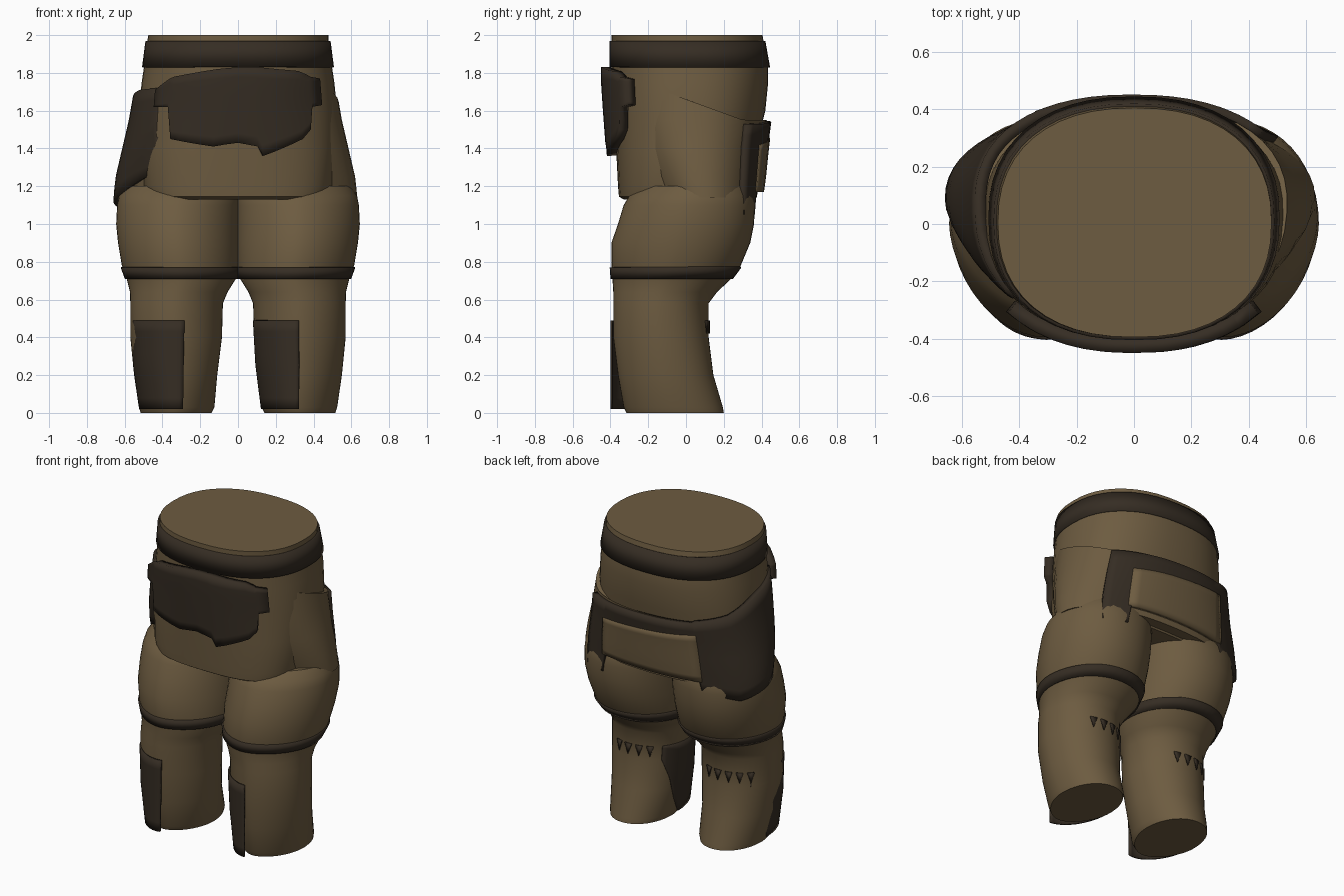
import bpy, math

if "Cube" in bpy.data.objects:
    bpy.data.objects.remove(bpy.data.objects["Cube"])


def material(name, col):
    m = bpy.data.materials.new(name)
    m.diffuse_color = (*col, 1)
    m.use_nodes = True
    m.node_tree.nodes["Principled BSDF"].inputs["Base Color"].default_value = m.diffuse_color
    return m


TAN = material("tan_cloth", (0.153, 0.106, 0.052))
DARK = material("dark_leather", (0.036, 0.026, 0.017))
N = 48

# Cross-sections: z, x min, x max, y min, y max, squareness at the front, at the back
TORSO = [(1.13, -.46, .46, -.33, .30, 2.8, 2.8), (1.145, -.48, .48, -.355, .31, 2.8, 2.8),
         (1.2, -.505, .505, -.36, .33, 2.7, 2.7), (1.4, -.52, .52, -.37, .37, 2.5, 2.5),
         (1.6, -.525, .525, -.385, .42, 2.3, 2.3), (1.75, -.51, .51, -.395, .435, 2.3, 2.3),
         (1.85, -.495, .495, -.395, .435, 2.3, 2.3), (1.97, -.48, .48, -.395, .41, 2.3, 2.3),
         (2.0, -.475, .48, -.395, .405, 2.3, 2.3)]
HIPS = [(1.14, -.632, .632, -.2, .375, 2, 2.2), (1.25, -.62, .62, -.26, .39, 2, 2.2),
        (1.4, -.585, .585, -.32, .405, 2.1, 2.25), (1.55, -.55, .55, -.35, .425, 2.2, 2.3),
        (1.75, -.515, .515, -.36, .44, 2.3, 2.3)]
LEG = [(z, a, b, c, d, 1.8, 2.1) for z, a, b, c, d in [
    (0, .14, .515, -.315, .2), (.03, .125, .525, -.33, .195), (.2, .11, .55, -.36, .145),
    (.4, .085, .57, -.385, .12), (.58, .08, .57, -.385, .12), (.64, .055, .572, -.385, .165),
    (.72, .005, .592, -.39, .25), (.78, -.003, .615, -.395, .29), (.9, -.004, .635, -.395, .34),
    (1.0, -.004, .645, -.36, .36), (1.1, -.004, .64, -.33, .365), (1.15, -.004, .63, -.30, .36),
    (1.2, .01, .60, -.24, .34)]]
# Straighter shape that the shin guards follow
GUARD = [(0, .13, .515, -.395, .195, 1.9, 2.1), (.25, .098, .55, -.395, .135, 1.9, 2.1),
         (.5, .084, .56, -.395, .122, 1.9, 2.1)]


def mirrored(secs):
    return [(s[0], -s[2], -s[1], *s[3:]) for s in secs]


def section(secs, z):
    """Interpolated section at height z."""
    z = min(max(z, secs[0][0]), secs[-1][0])
    for p, q in zip(secs, secs[1:]):
        if z <= q[0]:
            t = (z - p[0]) / (q[0] - p[0])
            return [u + (v - u) * t for u, v in zip(p, q)]


def point(secs, z, deg, off=0.0):
    """Point on the rounded outline at height z, pushed outwards by off."""
    _, x0, x1, y0, y1, front, back = section(secs, z)
    c, s = math.cos(math.radians(deg)), math.sin(math.radians(deg))
    e = 2 / (front if s < 0 else back)
    return ((x0 + x1) / 2 + ((x1 - x0) / 2 + off) * math.copysign(abs(c) ** e, c),
            (y0 + y1) / 2 + ((y1 - y0) / 2 + off) * math.copysign(abs(s) ** e, s), z)


def make(name, verts, faces, mat, thickness=0):
    me = bpy.data.meshes.new(name)
    me.from_pydata(verts, [], faces)
    me.materials.append(mat)
    ob = bpy.data.objects.new(name, me)
    bpy.context.collection.objects.link(ob)
    bpy.context.view_layer.objects.active = ob
    ob.select_set(True)
    bpy.ops.object.shade_smooth_by_angle(angle=math.radians(40))
    ob.select_set(False)
    if thickness:
        mod = ob.modifiers.new("thickness", "SOLIDIFY")
        mod.thickness, mod.offset = thickness, -1
    return ob


def loft(name, secs, mat, tilt=0.0):
    """Closed body; tilt slopes the top rim down towards the back."""
    verts, faces = [], []
    for i, sec in enumerate(secs):
        for k in range(N):
            x, y, z = point(secs, sec[0], 360 * k / N)
            if tilt and i == len(secs) - 1:
                z = 1.66 - tilt * y
                x, y, z = point(secs, z, 360 * k / N)
            verts.append((x, y, z))
    for i in range(len(secs) - 1):
        for k in range(N):
            a, b = i * N + k, i * N + (k + 1) % N
            faces.append((a, b, b + N, a + N))
    faces += [tuple(reversed(range(N))), tuple(range(len(verts) - N, len(verts)))]
    return make(name, verts, faces, mat)


def band(name, secs, z0, z1, off, mat):
    """Strap running all the way round a body."""
    verts = [point(secs, z, 360 * k / N, off) for z in (z0, z1) for k in range(N)]
    faces = [(k, (k + 1) % N, (k + 1) % N + N, k + N) for k in range(N)]
    return make(name, verts, faces, mat, 0.02)


def panel(name, secs, cols, off, mat, thickness, rows=8):
    """Plate wrapped on a body; cols are (angle, bottom z, top z)."""
    fine = []
    for p, q in zip(cols, cols[1:]):
        steps = max(1, round((q[0] - p[0]) / 6))
        fine += [[u + (v - u) * i / steps for u, v in zip(p, q)] for i in range(steps)]
    fine.append(cols[-1])
    verts = [point(secs, lo + (hi - lo) * r / rows, a, off)
             for a, lo, hi in fine for r in range(rows + 1)]
    w = rows + 1
    faces = [(c * w + r, (c + 1) * w + r, (c + 1) * w + r + 1, c * w + r + 1)
             for c in range(len(fine) - 1) for r in range(rows)]
    return make(name, verts, faces, mat, thickness)


# Body with hanging belly flap, hip shell and waist belt
loft("torso", TORSO, TAN)
loft("hip_shell", HIPS, TAN, tilt=0.35)
band("belt", TORSO, 1.83, 1.97, 0.01, DARK)

# Legs, knee straps, shin guards and the guards' ragged rear edge
for side, flip, front, rear in (("right", list, 270, (72, 120)), ("left", mirrored, 280, (72, 144))):
    secs, guard = flip(LEG), flip(GUARD)
    loft(side + "_leg", secs, TAN)
    band(side + "_knee_strap", secs, .71, .77, .01, DARK)
    panel(side + "_shin_guard", guard, [(138, .40, .49), (152, .27, .49), (166, .12, .49),
                                        (178, .02, .49), (front, .02, .49)], .006, DARK, .012)
    for a in range(rear[0], rear[1] + 1, 16):
        panel(side + "_guard_tooth", secs, [(a - 5, .485, .49), (a, .42, .49), (a + 5, .485, .49)],
              .006, DARK, .008, rows=1)

# Front apron with ragged lower edge
panel("front_apron", TORSO, [
    (222, 1.62, 1.71), (233, 1.62, 1.77), (236, 1.45, 1.78), (261, 1.41, 1.82), (270, 1.43, 1.83),
    (277, 1.41, 1.83), (279, 1.36, 1.83), (289, 1.40, 1.82), (302, 1.45, 1.81), (308, 1.50, 1.79),
    (310, 1.62, 1.78), (318, 1.63, 1.77)], .055, DARK, .05)

# Wrap over the back and one hip, with a pale pocket
panel("hip_wrap", HIPS, [
    (42, 1.05, 1.53), (60, 1.05, 1.53), (62, 1.19, 1.53), (120, 1.19, 1.55), (122, 1.1, 1.56),
    (150, 1.06, 1.6), (180, 1.12, 1.68), (200, 1.16, 1.71), (222, 1.25, 1.72),
    (225, 1.30, 1.46), (235, 1.31, 1.45)], .028, DARK, .04)
panel("back_pocket", HIPS, [(60, 1.17, 1.42), (122, 1.17, 1.48)], .034, TAN, .03)
